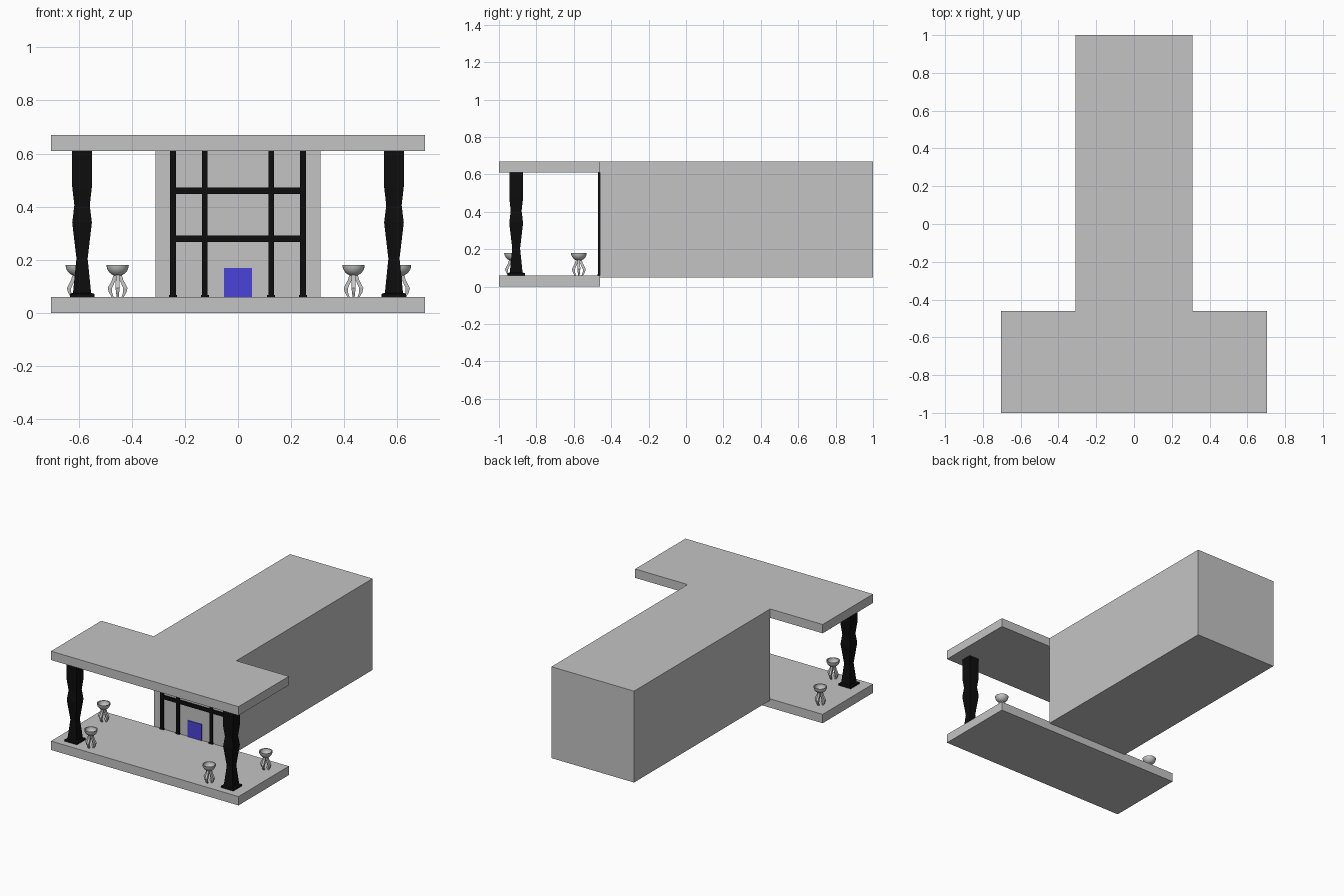
import bpy, bmesh, math
from mathutils import Vector, Matrix

if "Cube" in bpy.data.objects:
    bpy.data.objects.remove(bpy.data.objects["Cube"])


def material(name, rgb):
    m = bpy.data.materials.new(name)
    m.diffuse_color = (*rgb, 1)
    m.use_nodes = True
    m.node_tree.nodes["Principled BSDF"].inputs["Base Color"].default_value = m.diffuse_color
    return m


GREY = material("stone_grey", (0.55, 0.55, 0.55))
BLACK = material("black", (0.004, 0.004, 0.004))
BLUE = material("door_blue", (0.07, 0.055, 0.70))


def finish(name, bm, mat, smooth=False):
    bmesh.ops.recalc_face_normals(bm, faces=bm.faces)
    me = bpy.data.meshes.new(name)
    bm.to_mesh(me)
    bm.free()
    me.materials.append(mat)
    ob = bpy.data.objects.new(name, me)
    bpy.context.collection.objects.link(ob)
    if smooth:
        bpy.ops.object.select_all(action='DESELECT')
        ob.select_set(True)
        bpy.context.view_layer.objects.active = ob
        bpy.ops.object.shade_smooth_by_angle(angle=math.radians(40))
    return ob


def add_box(bm, x0, x1, y0, y1, z0, z1):
    mat = Matrix.Translation(((x0 + x1) / 2, (y0 + y1) / 2, (z0 + z1) / 2)) \
        @ Matrix.Diagonal((x1 - x0, y1 - y0, z1 - z0, 1))
    bmesh.ops.create_cube(bm, size=1, matrix=mat)


def box(name, mat, *dims):
    bm = bmesh.new()
    add_box(bm, *dims)
    return finish(name, bm, mat)


def loft(bm, rings):
    """Skin a closed solid through rings of points."""
    vs = [[bm.verts.new(p) for p in r] for r in rings]
    n = len(vs[0])
    for a, b in zip(vs, vs[1:]):
        for i in range(n):
            j = (i + 1) % n
            bm.faces.new((a[i], a[j], b[j], b[i]))
    bm.faces.new(vs[0])
    bm.faces.new(vs[-1])


# Main hall, porch floor and porch roof
box("main_hall", GREY, -0.31, 0.31, -0.46, 1.0, 0.05, 0.67)
box("porch_floor", GREY, -0.704, 0.704, -1.0, -0.46, 0.0, 0.06)
box("porch_roof", GREY, -0.704, 0.704, -1.0, -0.46, 0.61, 0.67)

# Square carved columns: (half width, height)
COLUMN = [(0.046, 0.06), (0.046, 0.072), (0.034, 0.076), (0.021, 0.205),
          (0.037, 0.34), (0.029, 0.405), (0.037, 0.475), (0.037, 0.61)]
for side, x in (("left", -0.587), ("right", 0.587)):
    bm = bmesh.new()
    loft(bm, [[(x + sx * h, -0.908 + sy * h, z)
               for sx, sy in ((-1, -1), (1, -1), (1, 1), (-1, 1))] for h, z in COLUMN])
    finish("column_" + side, bm, BLACK)

# Black framework on the front wall
bm = bmesh.new()
for x in (-0.245, -0.125, 0.125, 0.245):
    add_box(bm, x - 0.011, x + 0.011, -0.47, -0.459, 0.06, 0.61)
    add_box(bm, x - 0.015, x + 0.015, -0.472, -0.459, 0.06, 0.068)
for z in (0.28, 0.46):
    add_box(bm, -0.245, 0.245, -0.469, -0.459, z - 0.0125, z + 0.0125)
finish("front_framework", bm, BLACK)

# Door panel
box("door", BLUE, -0.053, 0.053, -0.465, -0.459, 0.06, 0.17)


def urn(name, x, y):
    # Bowl turned from a half-circle profile, with a hollow inside
    bm = bmesh.new()
    r, top = 0.042, 0.181
    angles = [math.pi / 2 * i / 8 for i in range(9)]
    prof = [(r * math.sin(a), top - r * math.cos(a)) for a in angles]
    prof += [((r - 0.006) * math.sin(a), top - (r - 0.006) * math.cos(a))
             for a in reversed(angles)]
    vs = [bm.verts.new((x + p, y, z)) for p, z in prof]
    edges = [bm.edges.new(e) for e in zip(vs, vs[1:])]
    bmesh.ops.spin(bm, geom=vs + edges, cent=(x, y, 0), axis=(0, 0, 1),
                   angle=math.tau, steps=24)
    bmesh.ops.remove_doubles(bm, verts=bm.verts, dist=1e-5)
    finish(name + "_bowl", bm, GREY, True)
    # Four bent claw legs: (radius, height, half thickness)
    bm = bmesh.new()
    path = [(0.008, 0.146, 0.007), (0.014, 0.125, 0.007), (0.029, 0.094, 0.008),
            (0.027, 0.078, 0.006), (0.019, 0.06, 0.004)]
    for k in range(4):
        rot = Matrix.Rotation(k * math.pi / 2, 3, 'Z')
        loft(bm, [[rot @ Vector((d + sx * t, sy * t, z)) + Vector((x, y, 0))
                   for sx, sy in ((-1, -1), (1, -1), (1, 1), (-1, 1))] for d, z, t in path])
    finish(name + "_legs", bm, GREY)


# Two urns on each side of the porch
urn("urn_front_left", -0.453, -0.93)
urn("urn_front_right", 0.435, -0.93)
urn("urn_rear_left", -0.607, -0.573)
urn("urn_rear_right", 0.61, -0.573)
